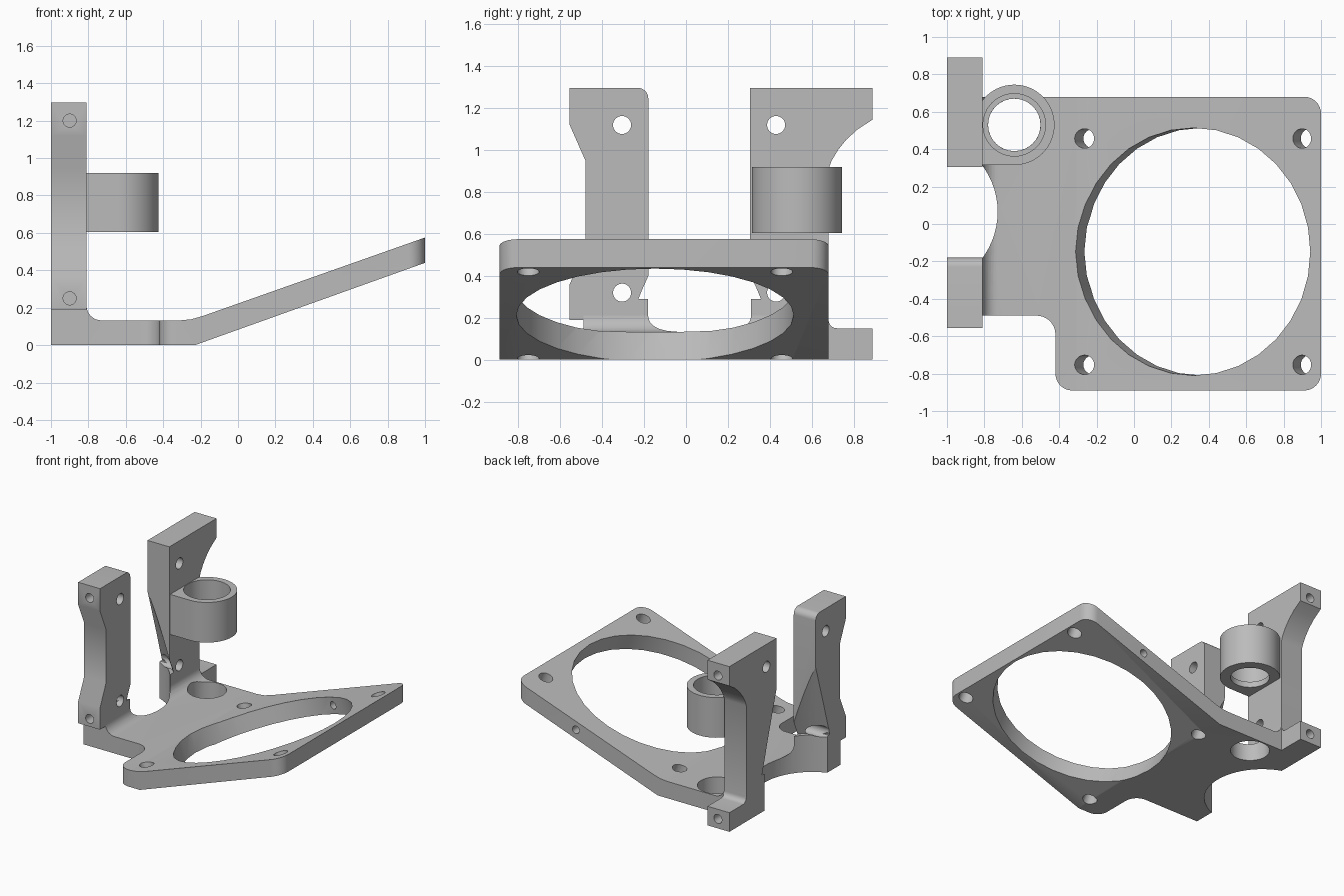
import bpy, bmesh, math
from mathutils import Vector, Matrix

cube = bpy.data.objects.get("Cube")
if cube:
    bpy.data.objects.remove(cube)

grey = bpy.data.materials.new("light grey plastic")
grey.use_nodes = True
GREY = (0.5, 0.5, 0.5, 1)
grey.diffuse_color = GREY
grey.node_tree.nodes["Principled BSDF"].inputs["Base Color"].default_value = GREY


def finish(name, bm):
    bmesh.ops.recalc_face_normals(bm, faces=bm.faces)
    mesh = bpy.data.meshes.new(name)
    bm.to_mesh(mesh)
    bm.free()
    mesh.materials.append(grey)
    ob = bpy.data.objects.new(name, mesh)
    bpy.context.collection.objects.link(ob)
    return ob


def prism(name, points, axis, low, high):
    """Extrude a closed outline along x, y or z."""
    place = {"x": lambda a, b: (low, a, b),
             "y": lambda a, b: (a, low, b),
             "z": lambda a, b: (a, b, low)}[axis]
    bm = bmesh.new()
    face = bm.faces.new([bm.verts.new(place(a, b)) for a, b in points])
    new = bmesh.ops.extrude_face_region(bm, geom=[face])["geom"]
    shift = Vector([(high - low) * (axis == k) for k in "xyz"])
    bmesh.ops.translate(bm, vec=shift,
                        verts=[v for v in new if isinstance(v, bmesh.types.BMVert)])
    return finish(name, bm)


def rod(start, end, r1, r2=None, sides=32):
    """Cylinder or cone between two points, used for cutting."""
    start, end = Vector(start), Vector(end)
    d = end - start
    bm = bmesh.new()
    bmesh.ops.create_cone(bm, cap_ends=True, segments=sides, radius1=r1,
                          radius2=r1 if r2 is None else r2, depth=d.length,
                          matrix=Matrix.Translation((start + end) / 2)
                          @ d.to_track_quat("Z", "Y").to_matrix().to_4x4())
    return finish("cutter", bm)


def arc(cx, cy, r, a0, a1, steps=8):
    angles = [math.radians(a0 + (a1 - a0) * i / steps) for i in range(steps + 1)]
    return [(cx + r * math.cos(a), cy + r * math.sin(a)) for a in angles]


def boolean(ob, cutters, operation="DIFFERENCE"):
    """Apply boolean cutters and delete them."""
    for c in cutters:
        c.hide_render = True
        m = ob.modifiers.new("cut", "BOOLEAN")
        m.operation, m.solver, m.object = operation, "EXACT", c
    graph = bpy.context.evaluated_depsgraph_get()
    graph.update()
    mesh = bpy.data.meshes.new_from_object(ob.evaluated_get(graph))
    ob.modifiers.clear()
    ob.data = mesh
    for c in cutters:
        bpy.data.objects.remove(c)


def bay():
    """Round bay between the posts, tapering upward."""
    x, y = -1.145, 0.065
    return [rod((x, y, -0.1), (x, y, 0.3), 0.416, sides=64),
            rod((x, y, 0.29), (x, y, 0.9), 0.445, 0.28, sides=64)]


INNER, OUTER = -0.81, -1.0
RING_X, RING_Y = -0.64, 0.53

# Base plate: bent side profile trimmed to the plan outline
side = [(INNER, 0), (-0.23, 0), (1, 0.44), (1, 0.575), (-0.19, 0.155),
        (-0.25, 0.138), (-0.31, 0.132)] + arc(-0.73, 0.212, 0.08, 270, 180)
plan = ([(-0.9, 0.68), (-0.9, -0.49)] + arc(-0.52, -0.59, 0.1, 90, 0)
        + arc(-0.33, -0.8, 0.09, 180, 270) + arc(0.91, -0.8, 0.09, 270, 360)
        + arc(0.91, 0.59, 0.09, 0, 90))
plate = prism("base_plate", side, "y", -1, 1)
boolean(plate, [prism("plan", plan, "z", -0.5, 1)], "INTERSECT")

# Fan opening and screw holes, square to the sloped plate
tilt = math.atan2(0.435, 1.23)
normal = Vector((-math.sin(tilt), 0, math.cos(tilt)))
along = Vector((math.cos(tilt), 0, math.sin(tilt)))
centre = Vector((0.318, -0.148, 0.335))


def plate_hole(u, v, r, sides):
    p = centre + along * u + Vector((0, v, 0))
    return rod(p - normal * 0.3, p + normal * 0.2, r, sides=sides)


holes = [plate_hole(u, v, 0.052, 24) for u in (-0.615, 0.615) for v in (-0.605, 0.605)]
holes.append(plate_hole(0, 0, 0.662, 32))
holes.append(rod((RING_X, RING_Y, -0.1), (RING_X, RING_Y, 0.4), 0.14))
holes.append(rod((0.48, 0.45, 0.325), (0.48, 0.8, 0.325), 0.03, sides=16))
boolean(plate, holes + bay())

# Front post
front = ([(-0.49, 0), (-0.18, 0)] + arc(-0.23, 1.247, 0.05, 0, 90)
         + [(-0.555, 1.297), (-0.555, 1.12), (-0.48, 0.95), (-0.48, 0.53),
            (-0.555, 0.36), (-0.555, 0.19), (-0.49, 0.19)])
post = prism("front_post", front, "x", OUTER, INNER)
boolean(post, [rod((-1.2, -0.305, z), (-0.6, -0.305, z), 0.043) for z in (1.12, 0.32)]
        + [rod((-0.9, -0.7, z), (-0.9, -0.4, z), 0.035) for z in (1.2, 0.25)] + bay())

# Back post with foot lug and flared head
back = ([(0.305, 0), (0.89, 0), (0.89, 0.15)] + arc(0.72, 0.19, 0.04, 270, 180, 5)
        + [(0.68, 0.91), (0.695, 0.95), (0.725, 1.0), (0.765, 1.05), (0.82, 1.1),
           (0.89, 1.145), (0.89, 1.297), (0.305, 1.297)])
post = prism("back_post", back, "x", OUTER, INNER)
boolean(post, [rod((-1.2, 0.43, z), (-0.6, 0.43, z), 0.043) for z in (1.12, 0.32)]
        + [rod((-0.9, 0.75, z), (-0.9, 1, z), 0.035) for z in (1.2, 0.075)] + bay())

# Ring holder with a stepped bore
ring = prism("ring_holder", [(INNER, 0.315)] + arc(RING_X, RING_Y, 0.215, -90, 142, 36),
             "z", 0.605, 0.92)
boolean(ring, [rod((RING_X, RING_Y, 0.5), (RING_X, RING_Y, 1), 0.14, sides=48),
               rod((RING_X, RING_Y, 0.65), (RING_X, RING_Y, 1), 0.167, sides=48)])

# Smooth the round walls, keep the edges crisp
bpy.ops.object.select_all(action="DESELECT")
for name in ("base_plate", "front_post", "back_post", "ring_holder"):
    ob = bpy.data.objects[name]
    ob.select_set(True)
    bpy.context.view_layer.objects.active = ob
bpy.ops.object.shade_smooth_by_angle(angle=math.radians(25))
